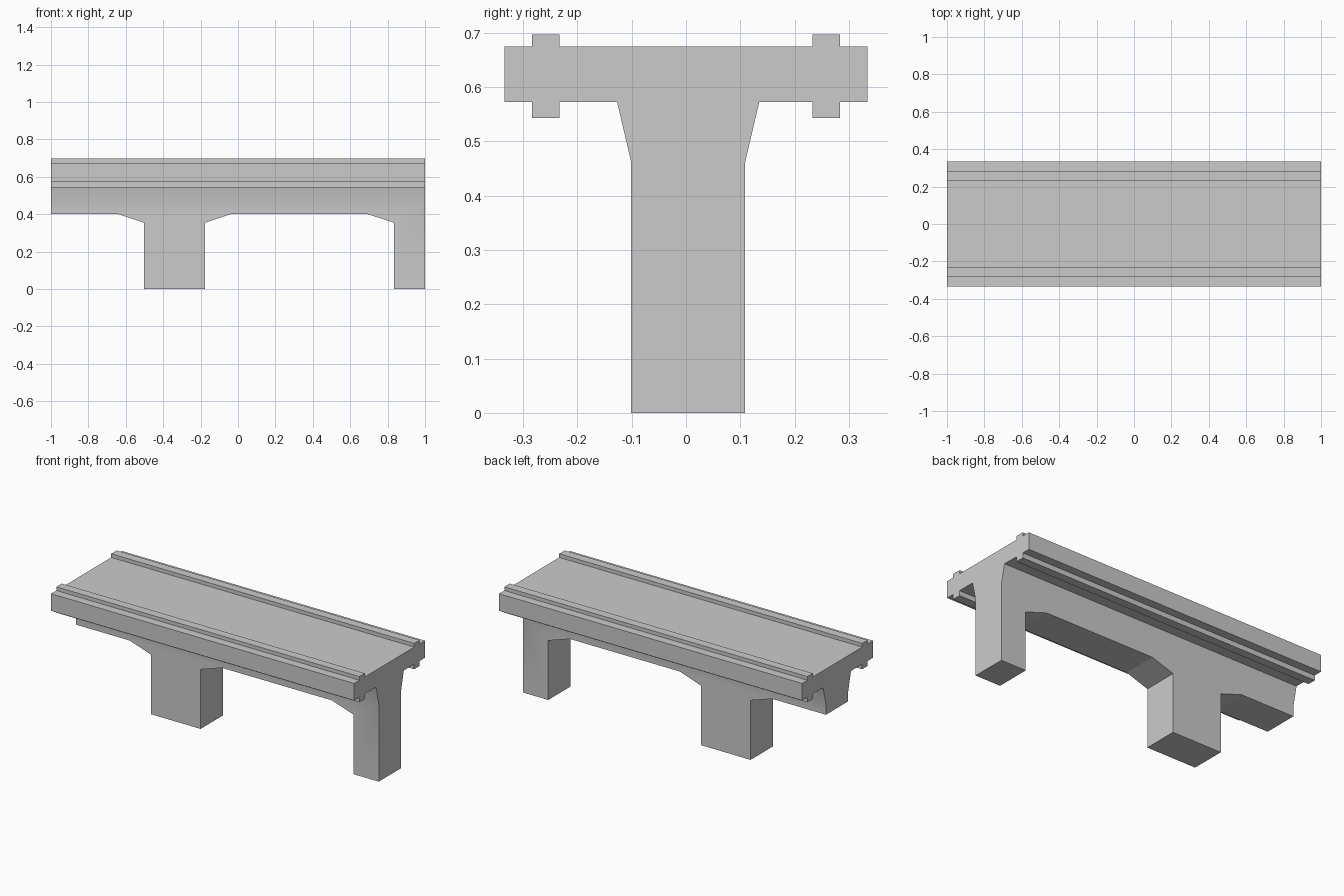
import bpy, bmesh, math

if "Cube" in bpy.data.objects:
    bpy.data.objects.remove(bpy.data.objects["Cube"])


def prism(bm, points, offset):
    """Closed solid: polygon of 3D points extruded along offset."""
    face = bm.faces.new([bm.verts.new(p) for p in points])
    res = bmesh.ops.extrude_face_region(bm, geom=[face], use_keep_orig=True)
    verts = [g for g in res["geom"] if isinstance(g, bmesh.types.BMVert)]
    bmesh.ops.translate(bm, verts=verts, vec=offset)


def finish(bm, name):
    bmesh.ops.recalc_face_normals(bm, faces=bm.faces)
    mesh = bpy.data.meshes.new(name)
    bm.to_mesh(mesh)
    bm.free()
    obj = bpy.data.objects.new(name, mesh)
    bpy.context.collection.objects.link(obj)
    return obj


# Deck: slab with kerbs on top and ribs underneath, half profile mirrored in y
half = [(0.233, 0.543), (0.284, 0.543), (0.284, 0.573), (0.334, 0.573),
        (0.334, 0.675), (0.284, 0.675), (0.284, 0.697), (0.233, 0.697),
        (0.233, 0.675)]
half = [(0.233, 0.573)] + half
profile = half + [(-y, z) for y, z in reversed(half)]
bm = bmesh.new()
prism(bm, [(-1, y, z) for y, z in profile], (2, 0, 0))
finish(bm, "bridge_deck")

# Girder with piers: side outline extruded across the bridge
FRONT, BACK, NECK = -0.101, 0.109, 0.462
outline = [(-1, NECK), (-1, 0.402), (-0.645, 0.402), (-0.503, 0.355),
           (-0.503, 0), (-0.176, 0), (-0.176, 0.355), (-0.035, 0.402),
           (0.69, 0.402), (0.833, 0.355), (0.833, 0), (1, 0), (1, NECK)]
bm = bmesh.new()
prism(bm, [(x, FRONT, z) for x, z in outline], (0, BACK - FRONT, 0))

# Flare: raise the top face to the deck and widen it
top = max(bm.faces, key=lambda f: f.calc_center_median().z)
res = bmesh.ops.extrude_face_region(bm, geom=[top])
if top.is_valid:
    bmesh.ops.delete(bm, geom=[top], context='FACES_ONLY')
for v in [g for g in res["geom"] if isinstance(g, bmesh.types.BMVert)]:
    v.co.z = 0.573
    v.co.y = -0.127 if v.co.y < 0 else 0.135
girder = finish(bm, "girder_and_piers")

# Soft shading across the flare only
bpy.context.view_layer.objects.active = girder
girder.select_set(True)
bpy.ops.object.shade_smooth_by_angle(angle=math.radians(16))
